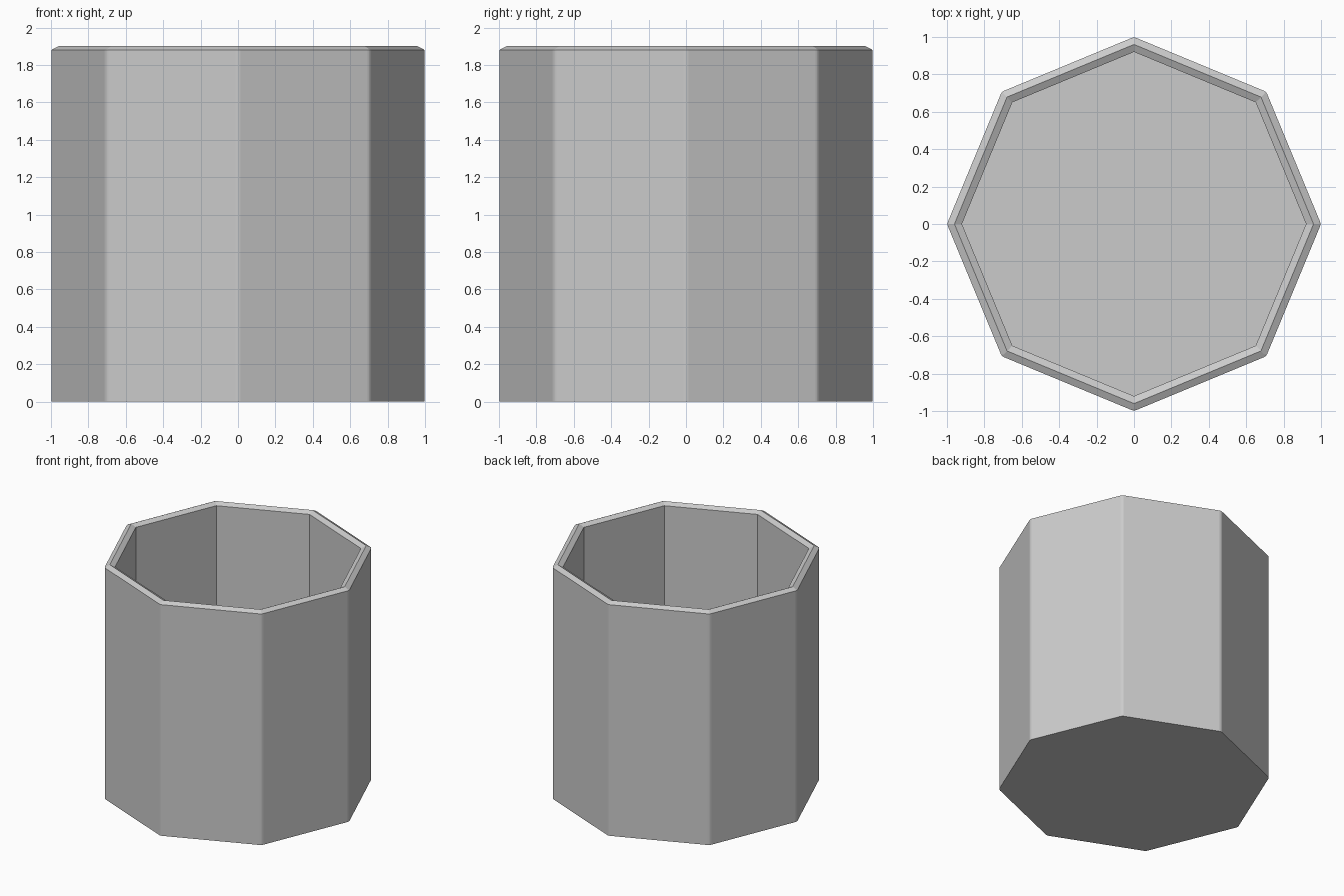
import bpy, bmesh
from math import cos, sin, tau

if "Cube" in bpy.data.objects:
    bpy.data.objects.remove(bpy.data.objects["Cube"])

SIDES = 8
# Cross-section (radius, height): outer wall, peaked rim, inner wall
PROFILE = [(1.0, 0.0), (1.0, 1.88), (0.96, 1.90), (0.92, 1.88), (0.92, 0.08)]

bm = bmesh.new()
rings = [[bm.verts.new((r * cos(tau * i / SIDES), r * sin(tau * i / SIDES), z))
          for i in range(SIDES)] for r, z in PROFILE]

# Walls and rim
for a, b in zip(rings, rings[1:]):
    for i in range(SIDES):
        j = (i + 1) % SIDES
        bm.faces.new((a[i], a[j], b[j], b[i]))

# Underside and inner floor
bm.faces.new(rings[0][::-1])
bm.faces.new(rings[-1])

# Slightly softened outer corners
corners = [bm.edges.get((lo, hi)) for lo, hi in zip(rings[0], rings[1])]
bmesh.ops.bevel(bm, geom=corners, offset=0.015, offset_type='OFFSET',
                segments=3, profile=0.5, affect='EDGES')
bmesh.ops.recalc_face_normals(bm, faces=bm.faces)

mesh = bpy.data.meshes.new("octagonal_cup")
bm.to_mesh(mesh)
bm.free()
cup = bpy.data.objects.new("octagonal_cup", mesh)
bpy.context.collection.objects.link(cup)
